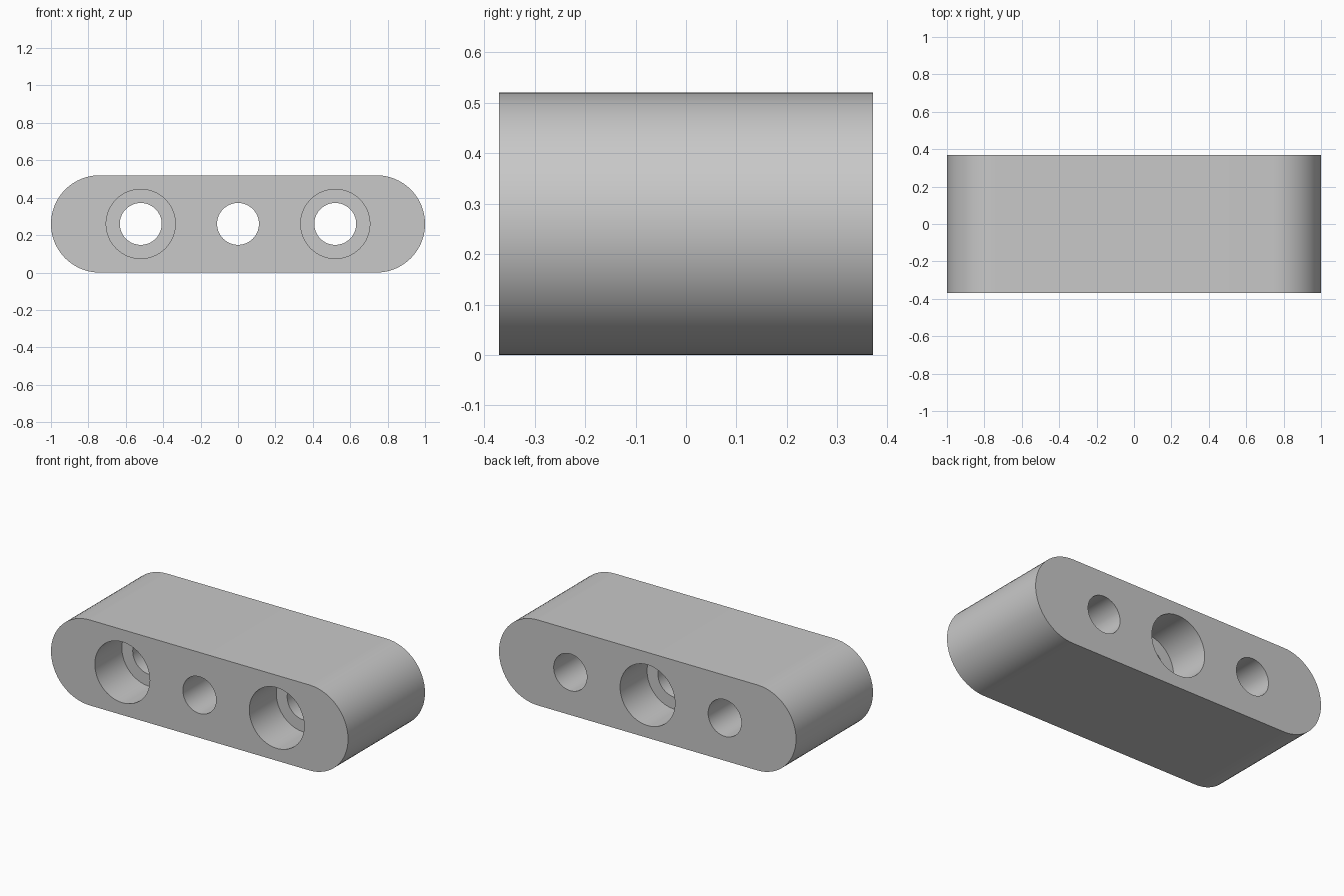
import bpy
import bmesh
from math import cos, sin, pi, radians

cube = bpy.data.objects.get("Cube")
if cube:
    bpy.data.objects.remove(cube, do_unlink=True)

RADIUS = 0.26        # half height of the bar
HALF_DEPTH = 0.37
END_X = 1 - RADIUS   # centre of each rounded end
HOLE_X = 0.52
HOLE_R = 0.112
BORE_R = 0.185
BORE_DEPTH = 0.26
STEPS = 32


def extruded(name, outline, y0, y1):
    """Solid made by sweeping an x-z outline from y0 to y1."""
    bm = bmesh.new()
    face = bm.faces.new([bm.verts.new((x, y0, z)) for x, z in outline])
    swept = bmesh.ops.extrude_face_region(bm, geom=[face])
    verts = [v for v in swept["geom"] if isinstance(v, bmesh.types.BMVert)]
    bmesh.ops.translate(bm, vec=(0, y1 - y0, 0), verts=verts)
    bmesh.ops.recalc_face_normals(bm, faces=bm.faces)
    mesh = bpy.data.meshes.new(name)
    bm.to_mesh(mesh)
    bm.free()
    obj = bpy.data.objects.new(name, mesh)
    bpy.context.collection.objects.link(obj)
    return obj


def arc(x, radius, start, sweep, steps):
    return [(x + radius * cos(start + sweep * i / steps),
             RADIUS + radius * sin(start + sweep * i / steps))
            for i in range(steps + 1)]


def cut(target, x, radius, y0, y1):
    """Cut a round hole along y."""
    cutter = extruded("hole_cutter", arc(x, radius, 0, 2 * pi, 2 * STEPS)[:-1], y0, y1)
    cutter.hide_render = True
    mod = target.modifiers.new("hole", "BOOLEAN")
    mod.operation = "DIFFERENCE"
    mod.solver = "EXACT"
    mod.object = cutter
    bpy.context.view_layer.objects.active = target
    bpy.ops.object.modifier_apply(modifier=mod.name)
    bpy.data.objects.remove(cutter, do_unlink=True)


# Bar with rounded ends
outline = arc(END_X, RADIUS, -pi / 2, pi, STEPS) + arc(-END_X, RADIUS, pi / 2, pi, STEPS)
bar = extruded("link_bar", outline, -HALF_DEPTH, HALF_DEPTH)

# Through holes: outer two counterbored at the front, middle one at the back
for x, side in ((-HOLE_X, -1), (0, 1), (HOLE_X, -1)):
    cut(bar, x, HOLE_R, -HALF_DEPTH - 0.1, HALF_DEPTH + 0.1)
    cut(bar, x, BORE_R, side * (HALF_DEPTH - BORE_DEPTH), side * (HALF_DEPTH + 0.1))

# Grey finish
grey = bpy.data.materials.new("light_grey")
grey.use_nodes = True
colour = (0.58, 0.58, 0.58, 1)
grey.diffuse_color = colour
grey.node_tree.nodes["Principled BSDF"].inputs["Base Color"].default_value = colour
bar.data.materials.clear()
bar.data.materials.append(grey)

bpy.ops.object.select_all(action="DESELECT")
bar.select_set(True)
bpy.context.view_layer.objects.active = bar
bpy.ops.object.shade_smooth_by_angle(angle=radians(30))
